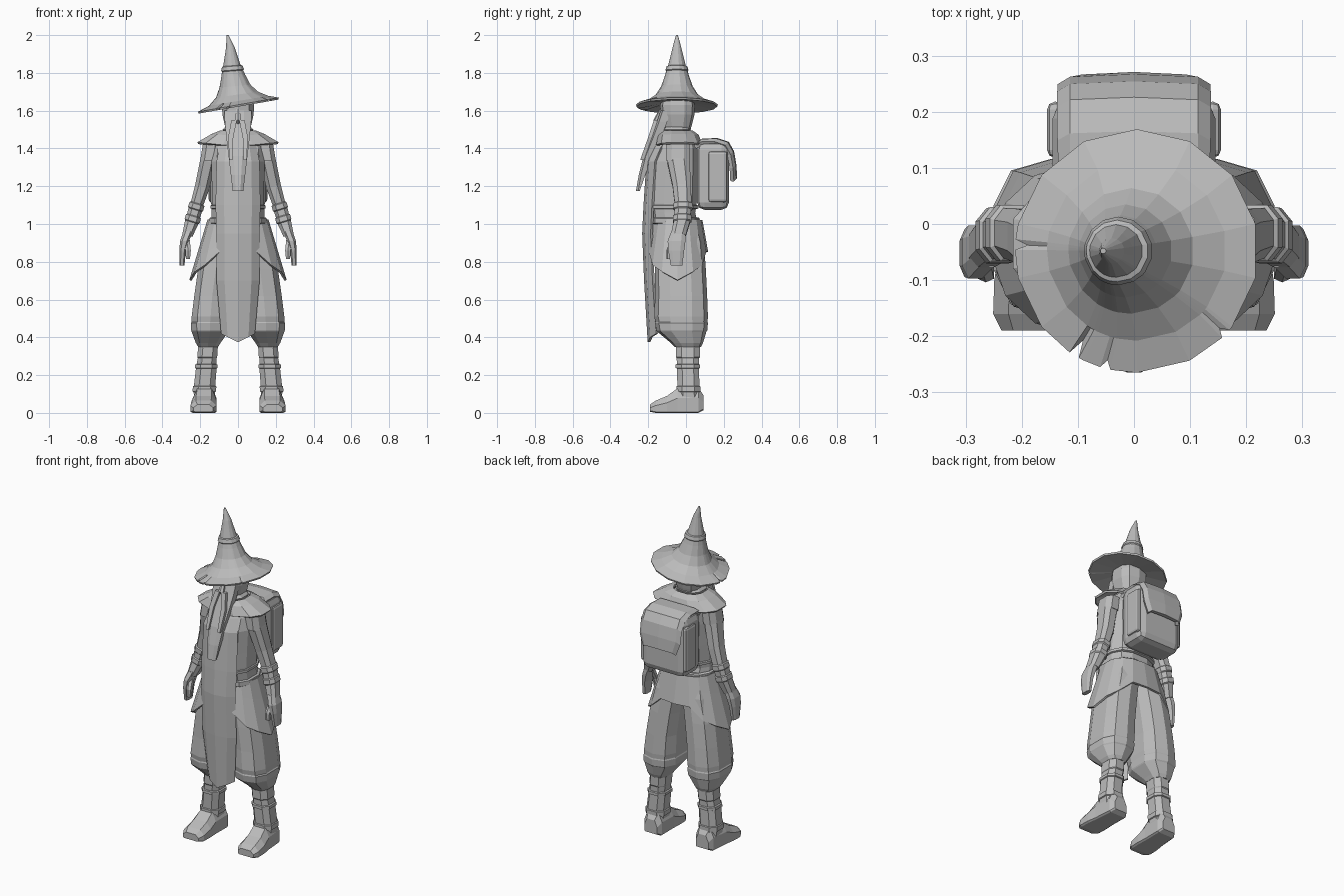
import bpy, math
from mathutils import Vector

grey = bpy.data.materials.new("plain grey")
grey.diffuse_color = (0.5, 0.5, 0.5, 1)


def build(name, verts, faces, mirror=False):
    me = bpy.data.meshes.new(name)
    me.from_pydata(verts, [], faces)
    me.materials.append(grey)
    ob = bpy.data.objects.new(name, me)
    bpy.context.collection.objects.link(ob)
    if mirror:
        ob.modifiers.new("mirror", 'MIRROR')
    return ob


def skin(name, rings, caps=(True, True), closed=True, mirror=False):
    """Join equal-length rings of points into a surface."""
    n = len(rings[0])
    verts = [p for r in rings for p in r]
    faces = []
    for i in range(len(rings) - 1):
        for j in range(n if closed else n - 1):
            k = (j + 1) % n
            faces.append((i * n + j, i * n + k, (i + 1) * n + k, (i + 1) * n + j))
    if caps[0]:
        faces.append(tuple(reversed(range(n))))
    if caps[1]:
        faces.append(tuple(range((len(rings) - 1) * n, len(rings) * n)))
    return build(name, verts, faces, mirror)


def oval(x, y, z, rx, ry, n=10, power=0.75, tilt=0.0):
    """Rounded-box cross-section; tilt raises it along +x."""
    pts = []
    for i in range(n):
        a = 2 * math.pi * (i + 0.5) / n
        c, s = math.cos(a), math.sin(a)
        dx = rx * math.copysign(abs(c) ** power, c)
        dy = ry * math.copysign(abs(s) ** power, s)
        pts.append((x + dx, y + dy, z + dx * tilt))
    return pts


def thicken(ob, t, offset=-1):
    m = ob.modifiers.new("thickness", 'SOLIDIFY')
    m.thickness, m.offset = t, offset
    return ob


# Hat: leaning cone on a wide tilted brim, with small tears in the brim edge
angles = [(360 * i / 14 + 90, 1.0) for i in range(14)]
for a, depth in ((177, .90), (239, .86), (255, .93), (317, .93)):
    angles += [(a - 2.5, 1.0), (a, depth), (a + 2.5, 1.0)]
angles.sort(key=lambda t: t[0] % 360)
hat = [(.005, 1.632, .217, .175), (.005, 1.652, .16, .17), (-.005, 1.685, .112, .15),
       (-.015, 1.73, .083, .1), (-.024, 1.785, .064, .08), (-.028, 1.81, .057, .08),
       (-.028, 1.815, .061, .08), (-.03, 1.835, .055, .08), (-.032, 1.838, .047, .08),
       (-.036, 1.89, .034, 0), (-.04, 1.935, .023, 0), (-.047, 1.965, .015, 0),
       (-.055, 2.0, .005, 0)]


def hat_ring(i, x, z, r, tilt):
    pts = []
    for a, notch in angles:
        q = r * (notch if i == 0 else 1)
        dx, dy = q * math.cos(math.radians(a)), q * math.sin(math.radians(a))
        pts.append((x + dx, -.048 + dy, z + tilt * dx))
    return pts


rings = [hat_ring(i, *h) for i, h in enumerate(hat)]
under = [hat_ring(0, .005, 1.622, .214, .175), hat_ring(1, .005, 1.64, .09, .17)]
skin("hat", under[::-1] + rings)

# Head, neck wrap and nose
skin("head", [oval(0, -.045, z, rx, ry, 10) for z, rx, ry in
              ((1.47, .055, .06), (1.52, .072, .075), (1.58, .086, .09),
               (1.63, .088, .092), (1.68, .075, .08))])
skin("neck_wrap", [oval(0, -.05, z, r, r * .9, 10) for z, r in
                   ((1.44, .10), (1.475, .095), (1.485, .078), (1.50, .085), (1.515, .07))])
skin("nose", [oval(0, y, z, r, r, 6) for y, z, r in
              ((-.145, 1.53, .014), (-.155, 1.55, .018), (-.13, 1.61, .01))])

# Beard: long tapering wedge with a raised middle, plus moustache strands
skin("beard", [[(-w, yb, z), (-w, yf + .012, z), (-w * .45, yf, z),
                (w * .45, yf, z), (w, yf + .012, z), (w, yb, z)] for z, w, yf, yb in
               ((1.175, .028, -.265, -.245), (1.26, .038, -.25, -.215),
                (1.36, .05, -.225, -.175), (1.46, .062, -.185, -.13),
                (1.54, .07, -.155, -.10), (1.60, .072, -.135, -.08))])
skin("moustache", [[(x0, y, z), (x0, y - .02, z), (x1, y - .02, z), (x1, y, z)]
                   for z, x0, x1, y in ((1.34, .03, .046, -.222), (1.46, .025, .052, -.18),
                                        (1.55, .006, .035, -.15))], mirror=True)

# Torso and belt
skin("torso", [oval(0, y, z, rx, ry, 12) for z, y, rx, ry in
               ((.96, -.05, .15, .125), (1.06, -.07, .143, .122), (1.11, -.07, .142, .13),
                (1.2, -.065, .142, .13), (1.33, -.06, .145, .125), (1.40, -.045, .14, .105),
                (1.47, -.045, .10, .08))])
skin("belt", [oval(0, -.06, z, rx, ry, 12) for z, rx, ry in
              ((1.0, .15, .13), (1.005, .158, .136), (1.03, .156, .136), (1.035, .148, .13))])
skin("upper_belt", [oval(0, -.068, z, rx, ry, 12) for z, rx, ry in
                    ((1.08, .143, .13), (1.083, .15, .138), (1.098, .15, .138), (1.10, .143, .13))])

# Mantle: short cape flaring to pointed shoulders
mantle = [oval(0, -.045, 1.485, .09, .075, 12), oval(0, -.04, 1.465, .14, .10, 12),
          [(x, y, 1.41 + .012 * abs(x) / .2) for x, y, _ in oval(0, -.035, 0, .215, .115, 12)]]
thicken(skin("mantle", mantle, (False, False)), .012)

# Tabard: long front panel with bent edges and a pointed hem
tabard = []
for z, w, y in ((1.46, .075, -.125), (1.40, .095, -.165), (1.33, .11, -.195), (1.1, .115, -.21),
                (.95, .11, -.217), (.7, .11, -.207), (.42, .085, -.188)):
    hem = .045 if z < .5 else 0
    tabard.append([(-w, y + .035, z), (-w * .62, y + .005, z - hem * .4), (0, y - .008, z - hem),
                   (w * .62, y + .005, z - hem * .4), (w, y + .035, z)])
thicken(skin("tabard", tabard, (False, False), closed=False), .014, 0)

# Skirt: flared, deep at the hips and short at the back
N = 16
skirt = []
for t in (0, .35, .7, 1):
    ring = []
    for i in range(N):
        a = 2 * math.pi * i / N
        c, s = math.cos(a), math.sin(a)
        drop = (.17 + .15 * abs(c) ** 2.2 - (.02 if i % 2 else 0)) * t
        ring.append((math.copysign(abs(c) ** .8, c) * (.15 + .30 * drop),
                     -.045 + math.copysign(abs(s) ** .8, s) * (.12 + .18 * drop), 1.02 - drop))
    skirt.append(ring)
thicken(skin("skirt", skirt, (False, False)), .012)

# Baggy trousers with a gathered band, one leg mirrored
skin("trouser_leg", [oval(x, y, z, rx, ry, 10) for z, x, y, rx, ry in
                     ((.35, .158, .01, .055, .07), (.37, .158, .005, .068, .085),
                      (.43, .148, -.022, .101, .13), (.437, .148, -.022, .104, .135),
                      (.475, .148, -.024, .106, .14), (.482, .147, -.024, .102, .138),
                      (.51, .145, -.026, .104, .142), (.62, .136, -.026, .099, .138),
                      (.76, .117, -.03, .098, .135), (.9, .09, -.035, .092, .13),
                      (1.0, .075, -.045, .075, .115))], mirror=True)

# Shin with boot wraps
skin("shin", [oval(x, y, z, rx, ry, 8) for z, x, y, rx, ry in
              ((.06, .178, .015, .058, .062), (.11, .178, .013, .060, .062),
               (.113, .178, .013, .066, .068), (.14, .177, .013, .066, .068),
               (.143, .177, .013, .060, .062), (.235, .168, .01, .058, .062),
               (.238, .168, .01, .063, .069), (.255, .167, .01, .063, .069),
               (.258, .167, .01, .055, .062), (.29, .163, .01, .053, .063),
               (.295, .163, .01, .056, .067), (.37, .157, .01, .055, .068))], mirror=True)

# Foot: heel to toe
skin("foot", [[(x - w, y, zb + .006), (x - w, y, zt * .6), (x - w * .6, y, zt),
               (x + w * .6, y, zt), (x + w, y, zt * .6), (x + w, y, zb + .006),
               (x + w * .85, y, zb), (x - w * .85, y, zb)] for y, x, w, zt, zb in
              ((.092, .172, .042, .095, .014), (.065, .173, .058, .135, 0),
               (-.045, .178, .062, .13, 0), (-.10, .181, .068, .09, 0),
               (-.16, .183, .068, .065, 0), (-.19, .184, .052, .045, .006))], mirror=True)

# Arm with forearm wraps
skin("arm", [oval(x, y, z, rx, ry, 8, tilt=.3) for z, x, y, rx, ry in
             ((.94, .268, -.04, .028, .042), (1.01, .245, -.022, .037, .046),
              (1.015, .243, -.021, .042, .052), (1.04, .236, -.019, .042, .052),
              (1.045, .235, -.019, .036, .046), (1.075, .226, -.017, .038, .047),
              (1.08, .225, -.016, .042, .053), (1.105, .217, -.016, .042, .053),
              (1.11, .216, -.016, .035, .047), (1.2, .188, -.022, .040, .052),
              (1.33, .16, -.04, .042, .062), (1.405, .145, -.045, .04, .06))], mirror=True)
skin("sleeve_cap", [oval(x, -.043, z, rx, ry, 8) for z, x, rx, ry in
                    ((1.335, .155, .048, .068), (1.42, .143, .046, .066))], mirror=True)

# Hand and thumb
skin("hand", [oval(x, y, z, rx, ry, 8) for z, x, y, rx, ry in
              ((.78, .297, -.05, .014, .032), (.86, .293, -.052, .019, .045),
               (.91, .283, -.05, .025, .05), (.96, .264, -.04, .027, .04))], mirror=True)
skin("thumb", [oval(x, y, z, r, r, 6) for z, x, y, r in
               ((.815, .265, -.09, .012), (.86, .264, -.088, .016), (.92, .272, -.06, .018))],
     mirror=True)

# Backpack: soft box, side pockets and a folded lid
def soft_box(name, size, centre, bevel, mirror=False):
    hx, hy, hz = (Vector(size) / 2)
    cx, cy, cz = centre
    ring = lambda z: [(cx - hx, cy - hy, z), (cx + hx, cy - hy, z),
                      (cx + hx, cy + hy, z), (cx - hx, cy + hy, z)]
    ob = skin(name, [ring(cz - hz), ring(cz + hz)], mirror=mirror)
    b = ob.modifiers.new("rounding", 'BEVEL')
    b.width, b.segments = bevel, 2
    return ob


soft_box("backpack", (.29, .17, .36), (0, .143, 1.255), .04)
soft_box("backpack_side", (.03, .10, .27), (.14, .168, 1.25), .014, mirror=True)
profile = [(.06, 1.42), (.085, 1.44), (.16, 1.442), (.215, 1.425), (.24, 1.38),
           (.252, 1.31), (.256, 1.24)]
lid = []
for i, (y, z) in enumerate(profile):
    w = .105 if i == len(profile) - 1 else .13
    lid.append([(-w, y - .012, z - .014), (-w * .85, y, z), (0, y + .004, z + .002),
                (w * .85, y, z), (w, y - .012, z - .014)])
thicken(skin("backpack_lid", lid, (False, False), closed=False), .022, 0)
